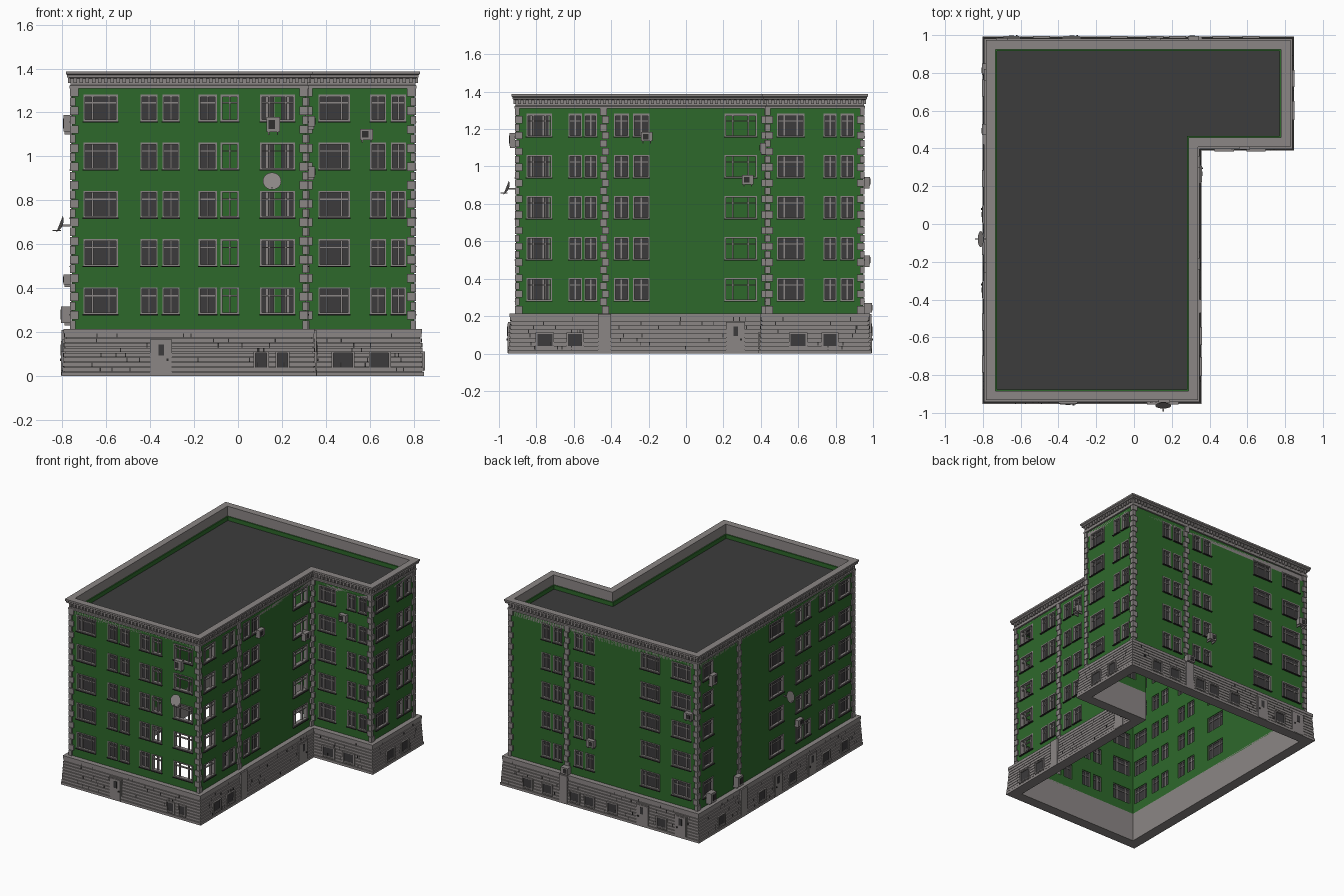
import bpy, bmesh, math, random
from mathutils import Matrix, Vector

if "Cube" in bpy.data.objects:
    bpy.data.objects.remove(bpy.data.objects["Cube"])
random.seed(4)


def material(name, rgb):
    m = bpy.data.materials.new(name)
    m.use_nodes = True
    m.diffuse_color = (*rgb, 1)
    m.node_tree.nodes["Principled BSDF"].inputs["Base Color"].default_value = (*rgb, 1)
    return m


STONE = material("warm grey stone", (0.26, 0.24, 0.235))
GREEN = material("green plaster", (0.027, 0.14, 0.024))
ROOF = material("dark roofing", (0.045, 0.045, 0.045))
GLASS = material("dark glass", (0.045, 0.043, 0.045))
JOINT = material("joint shadow", (0.03, 0.028, 0.028))

# L-shaped footprint: main wing plus side wing
X0, X1, X2 = -0.755, 0.31, 0.80
Y0, Y1, Y2 = -0.905, 0.435, 0.945
FLOORS = [0.285 + 0.2195 * k for k in range(5)]
WIN_H = 0.115
BASE_TOP, WALL_TOP = 0.215, 1.315

# each wall: running axis, plane position, outward sign, extent
WALLS = {
    "front": ("x", Y0, -1, X0, X1),
    "wing_front": ("x", Y1, -1, X1, X2),
    "back": ("x", Y2, 1, X0, X2),
    "right": ("y", X1, 1, Y0, Y1),
    "wing_right": ("y", X2, 1, Y1, Y2),
    "left": ("y", X0, -1, Y0, Y2),
}
# window spans along each wall
WINDOWS = {
    "front": [(-.70, -.55), (-.44, -.37), (-.34, -.27), (-.175, -.10), (-.075, 0), (.105, .255)],
    "wing_front": [(.37, .505), (.605, .67), (.70, .76)],
    "back": [(.465, .53), (.37, .435), (.195, .26), (.10, .165), (-.44, -.29), (-.70, -.55)],
    "right": [(-.85, -.72), (-.625, -.56), (-.54, -.48), (-.38, -.31), (-.28, -.20), (.21, .375)],
    "wing_right": [(.49, .63), (.74, .80), (.83, .895)],
    "left": [(.76, .88), (-.07, .09), (-.29, -.22), (-.39, -.32), (-.57, -.50), (-.67, -.60), (-.86, -.73)],
}
UNGLAZED = {("front", 4), ("front", 5), ("right", 0), ("right", 5)}
CELLARS = {
    "front": [(.075, .135), (.175, .23)],
    "wing_front": [(.43, .525), (.60, .69)],
    "back": [(.58, .66), (.42, .50), (.19, .27), (.07, .15), (-.12, -.04), (-.53, -.45)],
    "right": [(-.80, -.71), (-.635, -.55)],
    "wing_right": [(.555, .645), (.73, .81)],
    "left": [(.68, .76), (.2, .28), (-.16, -.08), (-.56, -.48), (-.78, -.70)],
}
DOORS = {"front": [-.35], "right": [.265], "back": [-.33, -.65], "left": [.05, -.35]}

parts = {}


def part(name, mat):
    if name not in parts:
        parts[name] = (bmesh.new(), mat)
    return parts[name][0]


def box(bm, a, b):
    c = [(p + q) / 2 for p, q in zip(a, b)]
    s = [abs(q - p) for p, q in zip(a, b)]
    bmesh.ops.create_cube(bm, size=1, matrix=Matrix.Translation(c) @ Matrix.Diagonal((*s, 1)))


def on_wall(wall, u, d, z):
    axis, plane, sign = WALLS[wall][:3]
    p = plane + sign * d
    return (u, p, z) if axis == "x" else (p, u, z)


def wall_box(bm, wall, u, d, z):
    box(bm, on_wall(wall, u[0], d[0], z[0]), on_wall(wall, u[1], d[1], z[1]))


def outline(d):
    return [(X0 - d, Y0 - d), (X1 + d, Y0 - d), (X1 + d, Y1 - d),
            (X2 + d, Y1 - d), (X2 + d, Y2 + d), (X0 - d, Y2 + d)]


def ring(bm, profile):
    """Sweep a closed (offset, height) section around the footprint."""
    loops = [[bm.verts.new((x, y, z)) for x, y in outline(d)] for d, z in profile]
    for a, b in zip(loops, loops[1:] + loops[:1]):
        for i in range(6):
            j = (i + 1) % 6
            bm.faces.new((a[i], a[j], b[j], b[i]))


def finish(name, bm, mat):
    bmesh.ops.recalc_face_normals(bm, faces=bm.faces)
    me = bpy.data.meshes.new(name)
    bm.to_mesh(me)
    bm.free()
    me.materials.append(mat)
    ob = bpy.data.objects.new(name, me)
    bpy.context.collection.objects.link(ob)
    return ob


# stone base with battered courses, open underneath
def batter(z):
    return 0.045 - 0.06 * z


section = [(0.047, 0), (0.047, 0.018)]
ROWS = [0.018 + 0.022 * i for i in range(8)]
for z in ROWS:
    d = batter(z)
    section += [(d - .007, z), (d - .007, z + .004), (d, z + .004), (d, z + .022)]
section += [(.038, .194), (.038, BASE_TOP), (-.03, BASE_TOP), (-.03, 0)]
ring(part("stone_base", STONE), section)

# plaster walls, cornice and roof
ring(part("plaster_walls", GREEN), [(0, BASE_TOP - .01), (0, WALL_TOP), (-.03, WALL_TOP), (-.03, BASE_TOP - .01)])
ring(part("cornice_parapet", STONE), [(0, 1.31), (.012, 1.31), (.012, 1.322), (.007, 1.326), (.007, 1.355),
     (.022, 1.36), (.022, 1.37), (.028, 1.375), (.028, 1.387), (-.022, 1.387), (-.022, 1.27), (0, 1.27)])
roof = part("flat_roof", ROOF)
top = roof.faces.new([roof.verts.new((x, y, 1.285)) for x, y in outline(-.021)])
bmesh.ops.solidify(roof, geom=[top], thickness=.01)

# windows: cut openings, frames, sills and panes
cutters = bmesh.new()
for wall, spans in WINDOWS.items():
    for n, (a, b) in enumerate(spans):
        bars = [a + (b - a) * t for t in ((.25, .75) if b - a > .1 else (.5,))]
        for z in FLOORS:
            t = z + WIN_H
            wall_box(cutters, wall, (a, b), (-.045, .02), (z, t))
            f = part("window_frames", STONE)
            for u in (a, b):
                wall_box(f, wall, (u - .004, u + .004), (-.024, .004), (z, t))
            for u in bars:
                wall_box(f, wall, (u - .004, u + .004), (-.022, -.006), (z, t))
            for h in (z, t):
                wall_box(f, wall, (a - .004, b + .004), (-.024, .004), (h - .004, h + .004))
            wall_box(f, wall, (a, b), (-.022, -.007), (t - .037, t - .031))
            wall_box(part("window_sills", JOINT), wall, (a - .007, b + .007), (0, .012), (z - .008, z - .003))
            if (wall, n) not in UNGLAZED:
                wall_box(part("window_panes", GLASS), wall, (a, b), (-.017, -.013), (z, t))

# cellar windows and doors
for wall, spans in CELLARS.items():
    for a, b in spans:
        wall_box(part("cellar_panes", GLASS), wall, (a, b), (.02, .043), (.03, .108))
        f = part("cellar_frames", STONE)
        for u in (a, b):
            wall_box(f, wall, (u - .005, u + .005), (.02, .05), (.025, .113))
        for z in (.029, .109):
            wall_box(f, wall, (a, b), (.02, .05), (z - .004, z + .004))
for wall, centres in DOORS.items():
    for u in centres:
        wall_box(part("door_surrounds", STONE), wall, (u - .05, u + .05), (.02, .046), (0, .168))
        wall_box(part("doors", STONE), wall, (u - .042, u + .042), (.03, .05), (.003, .16))
        wall_box(part("door_lights", GLASS), wall, (u - .012, u + .014), (.049, .052), (.095, .145))
        wall_box(part("door_handles", JOINT), wall, (u + .025, u + .034), (.049, .056), (.07, .08))

# masonry joints in the base courses, cornice dentils
for wall, (axis, plane, sign, lo, hi) in WALLS.items():
    for z in ROWS:
        for k in range(int((hi - lo) / .22)):
            u = random.uniform(lo + .02, hi - .02)
            d = batter(z)
            wall_box(part("masonry_joints", JOINT), wall, (u, u + .005), (d - .006, d + .001), (z + .003, z + .022))
    count = int((hi - lo) / .028)
    for k in range(count):
        u = lo + (k + .5) * (hi - lo) / count
        wall_box(part("cornice_dentils", STONE), wall, (u - .008, u + .008), (0, .018), (1.334, 1.357))

# toothed quoins at corners and on flat walls
quoins = part("quoins", STONE)
CORNERS = [(X0, Y0, -1, -1), (X1, Y0, 1, -1), (X2, Y1, 1, -1), (X2, Y2, 1, 1), (X0, Y2, -1, 1), (X1, Y1, -1, 1)]
STRIPS = [("right", -.435), ("left", .455), ("back", .325)]
COURSES = 26
step = (WALL_TOP - BASE_TOP) / COURSES
for k in range(COURSES):
    z0 = BASE_TOP + k * step
    z1 = z0 + step - .004
    lx, ly = (.03, .016) if k % 2 else (.016, .03)
    for x, y, sx, sy in CORNERS:
        box(quoins, (x + sx * .009, y + sy * .009, z0), (x - sx * lx, y - sy * ly, z1))
    for wall, u in STRIPS:
        wall_box(quoins, wall, (u - lx * .8, u + ly * .8), (0, .01), (z0, z1))
for wall, u in STRIPS:
    wall_box(part("base_pilasters", STONE), wall, (u - .035, u + .035), (0, .048), (0, .21))

# air conditioners: wall, position, height, size
UNITS = [("front", .16, 1.145, .07), ("wing_front", .585, 1.10, .05), ("right", -.21, 1.16, .05),
         ("right", .33, .93, .05), ("left", .79, 1.15, .075), ("left", -.23, .44, .045),
         ("left", .50, .28, .075), ("left", .82, .28, .075), ("back", .11, .50, .05),
         ("back", -.70, .92, .05), ("back", .315, .245, .05)]
for wall, u, z, h in UNITS:
    w = .03
    lift = .05 if z < .3 else .04
    wall_box(part("air_conditioners", STONE), wall, (u - w, u + w), (.008, lift), (z - h / 2, z + h / 2))
    wall_box(part("fan_grilles", JOINT), wall, (u - w * .7, u + w * .3), (lift - .001, lift + .002),
             (z - h * .3, z + h * .3))
    for v in (u - .02, u + .02):
        wall_box(part("unit_brackets", STONE), wall, (v - .003, v + .003), (-.002, .035), (z - h / 2 - .012, z - h / 2))

# satellite dishes
for wall, u, z in (("front", .155, .885), ("left", -.08, .69)):
    centre = Vector(on_wall(wall, u, .05, z))
    facing = Vector(on_wall(wall, u, 1.05, z + .4)) - centre
    turn = facing.to_track_quat("Z", "Y").to_matrix().to_4x4()
    bmesh.ops.create_cone(part("satellite_dishes", STONE), cap_ends=True, segments=20, radius1=.014,
                          radius2=.042, depth=.014, matrix=Matrix.Translation(centre) @ turn)
    arms = part("dish_arms", STONE)
    wall_box(arms, wall, (u - .004, u + .004), (-.002, .05), (z - .008, z))
    wall_box(arms, wall, (u - .003, u + .003), (.05, .088), (z - .03, z - .025))

built = {name: finish(name, bm, mat) for name, (bm, mat) in parts.items()}

# cut the window openings through the plaster
cutter = finish("window_cutter", cutters, GREEN)
cutter.hide_render = True
walls = built["plaster_walls"]
cut = walls.modifiers.new("openings", "BOOLEAN")
cut.operation, cut.solver, cut.object = "DIFFERENCE", "EXACT", cutter
bpy.context.view_layer.objects.active = walls
bpy.ops.object.modifier_apply(modifier=cut.name)
bpy.data.objects.remove(cutter)
